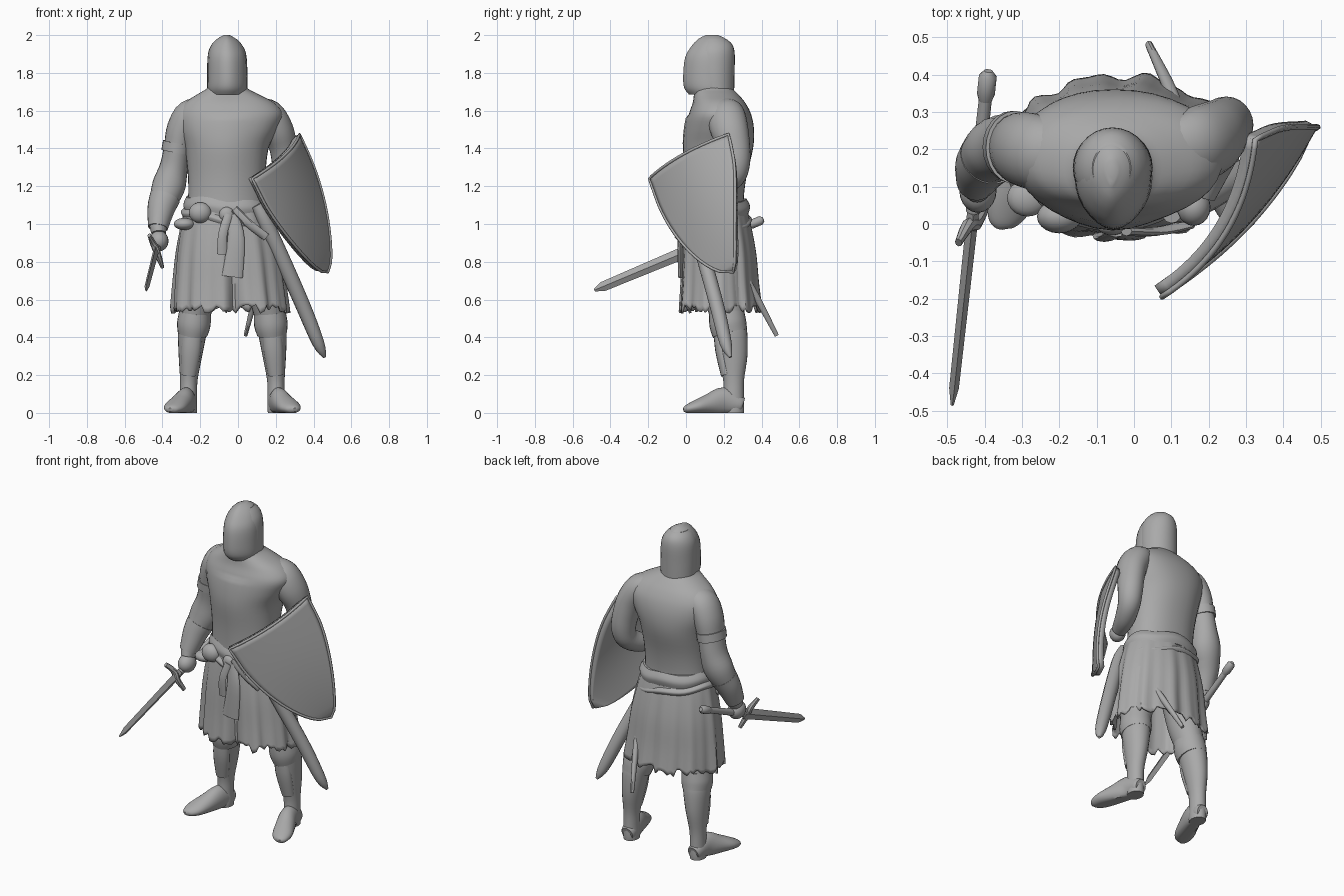
import bpy, bmesh, math, random
from mathutils import Vector

random.seed(4)
cube = bpy.data.objects.get("Cube")
if cube:
    bpy.data.objects.remove(cube)

mat = bpy.data.materials.new("stone grey")
mat.use_nodes = True
GREY = (0.4, 0.4, 0.4, 1)
mat.diffuse_color = GREY
mat.node_tree.nodes["Principled BSDF"].inputs["Base Color"].default_value = GREY
made = []


def add(name, bm, thick=0):
    bmesh.ops.recalc_face_normals(bm, faces=bm.faces)
    me = bpy.data.meshes.new(name)
    bm.to_mesh(me)
    bm.free()
    ob = bpy.data.objects.new(name, me)
    bpy.context.collection.objects.link(ob)
    me.materials.append(mat)
    if thick:
        mod = ob.modifiers.new("thickness", 'SOLIDIFY')
        mod.thickness = thick
        mod.offset = -1
    made.append(ob)
    return ob


def resample(rings, steps):
    """Smooth the list of rings with a Catmull-Rom spline."""
    out = []
    for i in range(len(rings) - 1):
        p0, p1 = rings[max(i - 1, 0)], rings[i]
        p2, p3 = rings[i + 1], rings[min(i + 2, len(rings) - 1)]
        for k in range(steps):
            t = k / steps
            out.append([0.5 * (2 * b + (c - a) * t + (2 * a - 5 * b + 4 * c - d) * t * t
                               + (3 * b - a - 3 * c + d) * t ** 3)
                        for a, b, c, d in zip(p0, p1, p2, p3)])
    return out + [list(rings[-1])]


def loft(name, rings, n=24, steps=4, flat=False, power=1, warp=None, caps=True, thick=0):
    """Skin rings of (x, y, z, half width, half depth); flat keeps them level."""
    rings = resample(rings, steps) if steps > 1 else rings
    bm, rows = bmesh.new(), []
    for i, (x, y, z, rx, ry) in enumerate(rings):
        side, fwd = Vector((1, 0, 0)), Vector((0, 1, 0))
        if not flat:
            a, b = rings[max(i - 1, 0)], rings[min(i + 1, len(rings) - 1)]
            tan = (Vector(b[:3]) - Vector(a[:3])).normalized()
            side = (side - tan * tan.x).normalized()
            fwd = tan.cross(side)
        row = []
        for k in range(n):
            ang = math.tau * k / n
            c, s = math.cos(ang), math.sin(ang)
            c, s = math.copysign(abs(c) ** power, c), math.copysign(abs(s) ** power, s)
            co = Vector((x, y, z)) + side * c * rx + fwd * s * ry
            if warp:
                co = warp(co, ang, i / (len(rings) - 1))
            row.append(bm.verts.new(co))
        rows.append(row)
    for a, b in zip(rows, rows[1:]):
        for k in range(n):
            bm.faces.new((a[k], a[(k + 1) % n], b[(k + 1) % n], b[k]))
    if caps:
        bm.faces.new(rows[0])
        bm.faces.new(rows[-1])
    return add(name, bm, thick)


def ball(name, loc, size):
    bm = bmesh.new()
    bmesh.ops.create_uvsphere(bm, u_segments=20, v_segments=12, radius=1)
    for v in bm.verts:
        v.co = Vector(loc) + Vector(a * b for a, b in zip(v.co, size))
    return add(name, bm)


# Torso with broad sloping shoulders
def chest(co, ang, t):
    if co.z < 1.58 and co.y < 0.1:
        co.y -= 0.012 * math.exp(-((co.x + 0.05) / 0.09) ** 2)
    return co


loft("torso", [(-.06, .16, 1.0, .22, .15), (-.06, .16, 1.12, .205, .145),
               (-.06, .165, 1.25, .205, .155), (-.06, .175, 1.4, .222, .18),
               (-.05, .18, 1.5, .26, .18), (-.04, .18, 1.58, .278, .165),
               (-.045, .175, 1.64, .24, .14), (-.053, .16, 1.685, .165, .118),
               (-.057, .145, 1.72, .105, .1), (-.057, .14, 1.76, .09, .09)],
     n=36, flat=True, power=0.9, warp=chest)


# Helmet with a vertical face ridge, and the hood around it
def ridge(co, ang, t):
    front = max(0, -math.sin(ang)) ** 6
    co.y -= 0.014 * front
    return co


loft("helmet", [(-.055, .13, 1.685, .096, .1), (-.055, .125, 1.72, .104, .12),
                (-.055, .122, 1.78, .103, .123), (-.057, .127, 1.88, .099, .118),
                (-.06, .14, 1.94, .082, .098), (-.06, .145, 1.98, .05, .065),
                (-.06, .145, 2.0, .015, .025)],
     n=28, flat=True, warp=ridge)
loft("helmet_hood", [(-.057, .155, 1.7, .106, .1), (-.057, .15, 1.8, .107, .107),
                     (-.058, .15, 1.9, .101, .108), (-.06, .153, 1.95, .08, .092),
                     (-.06, .15, 1.98, .052, .063)],
     n=28, flat=True)


# Pleated skirt with a torn hem and a split front
hem = [random.uniform(-0.025, 0.025) for _ in range(96)]


def pleats(co, ang, t):
    centre = Vector((-.045, .165, co.z))
    fold = t * (0.009 * math.sin(11 * ang) + 0.006 * math.sin(19 * ang + 1))
    split = math.exp(-((ang - 1.5 * math.pi - .08) / 0.16) ** 2)
    co += (co - centre).normalized() * (fold - 0.07 * split * t)
    co.z += t ** 6 * hem[round(ang / math.tau * 96) % 96]
    return co


loft("skirt", [(-.06, .16, 1.12, .212, .152), (-.055, .165, 1.0, .245, .178),
               (-.05, .17, .85, .275, .2), (-.045, .172, .68, .295, .212),
               (-.04, .174, .55, .308, .225)],
     n=96, flat=True, warp=pleats, caps=False, thick=.012)


# Sash and sword belt
def belt(name, z, rx, ry, height, tilt):
    def lean(co, ang, t):
        co.z += tilt * math.cos(ang) + 0.006 * math.sin(5 * ang)
        return co
    loft(name, [(-.055, .165, z, rx, ry), (-.055, .165, z + height / 2, rx + .008, ry + .008),
                (-.057, .163, z + height, rx - .01, ry - .01)],
         n=48, flat=True, warp=lean)


belt("sash", 1.05, .226, .166, .08, -.015)
belt("sword_belt", 1.0, .24, .176, .04, -.045)

# Pouches, knot and hanging cloth at the front
ball("side_pouch", (-.285, .07, 1.0), (.055, .05, .032))
ball("round_pouch", (-.2, .02, 1.06), (.06, .045, .055))
ball("belt_knot", (-.06, -.005, 1.05), (.04, .025, .04))
loft("belt_tail", [(-.05, -.025, 1.05, .022, .01), (-.08, -.04, .95, .024, .008),
                   (-.085, -.03, .84, .026, .008)], n=8)
loft("hanging_cloth", [(-.03, -.015, 1.05, .03, .012), (-.01, -.03, .92, .045, .014),
                       (-.03, -.03, .72, .055, .012)], n=12)
loft("scabbard_strap", [(-.02, -.02, 1.08, .02, .012), (.06, -.02, 1.0, .022, .012),
                        (.15, .0, .93, .022, .012)], n=8)


# Legs and boots, mirrored about the body's middle
def ground(co, ang, t):
    co.z = max(co.z, 0)
    return co


for side, label in ((-1, "right"), (1, "left")):
    def at(*rings):
        return [(-.03 + side * r[0],) + r[1:] for r in rings]
    loft(label + "_leg", at((.15, .18, .85, .1, .12), (.18, .2, .62, .092, .105),
                            (.2, .22, .5, .082, .092), (.212, .235, .42, .076, .09),
                            (.222, .247, .3, .062, .078), (.23, .252, .18, .047, .056),
                            (.232, .252, .1, .045, .054), (.232, .252, .03, .046, .056),
                            (.232, .252, 0, .044, .054)), flat=True)
    loft(label + "_foot", at((.23, .3, .04, .036, .04), (.232, .28, .045, .045, .05),
                             (.245, .2, .06, .05, .075), (.275, .12, .045, .057, .055),
                             (.305, .05, .03, .058, .036), (.325, .005, .02, .038, .022),
                             (.33, -.012, .016, .012, .01)), warp=ground)
    loft(label + "_boot_cuff", at((.198, .215, .53, .084, .094), (.204, .222, .47, .089, .098),
                                  (.21, .233, .42, .08, .093)))
    loft(label + "_shin_guard", at((.209, .18, .44, .05, .035), (.218, .19, .33, .052, .035),
                                   (.23, .215, .2, .04, .03)), n=16)

# Arms
loft("right_arm", [(-.17, .185, 1.625, .045, .07), (-.245, .19, 1.58, .085, .1),
                   (-.295, .2, 1.5, .083, .1), (-.32, .205, 1.4, .073, .09),
                   (-.34, .21, 1.3, .075, .085), (-.367, .2, 1.2, .088, .084),
                   (-.402, .165, 1.1, .07, .068), (-.42, .12, 1.0, .05, .052),
                   (-.42, .1, .95, .038, .045)])
loft("right_arm_band", [(-.318, .205, 1.43, .08, .098), (-.327, .207, 1.38, .08, .096)], steps=1)
loft("right_bracer", [(-.387, .18, 1.14, .082, .078), (-.407, .155, 1.08, .073, .07),
                      (-.424, .115, .98, .053, .056)])
ball("right_hand", (-.418, .09, .91), (.05, .06, .055))
loft("left_arm", [(.08, .2, 1.625, .045, .07), (.155, .21, 1.58, .083, .1),
                  (.21, .23, 1.5, .083, .1), (.238, .255, 1.41, .074, .085),
                  (.25, .265, 1.32, .07, .074), (.242, .245, 1.25, .064, .066),
                  (.21, .17, 1.2, .058, .058), (.175, .08, 1.18, .045, .045)])
ball("left_hand", (.16, .045, 1.175), (.045, .05, .05))

# Drawn sword, held low and pointing forward
pommel, tip = Vector((-.39, .41, 1.025)), Vector((-.487, -.485, .65))


def on_sword(t, rx, ry):
    return (*pommel.lerp(tip, t), rx, ry)


loft("sword_blade", [on_sword(.42, .016, .033), on_sword(.95, .013, .026),
                     on_sword(1, .004, .007)], n=4, steps=1)
loft("sword_grip", [on_sword(.03, .017, .017), on_sword(.42, .02, .022)], n=12, steps=1)
loft("sword_pommel", [on_sword(0, .012, .012), on_sword(.015, .024, .024),
                      on_sword(.07, .024, .024), on_sword(.1, .014, .014)], n=12, steps=1)
loft("sword_guard", [(-.47, -.05, .94, .01, .014), (-.445, -.005, .89, .018, .018),
                     (-.425, .0, .84, .018, .018), (-.4, .035, .77, .01, .014)], n=8)

# Scabbard at the left hip and a thin sheath showing below the hem behind
loft("scabbard", [(.1, .03, 1.1, .03, .028), (.16, .05, .98, .04, .036),
                  (.33, .155, .6, .04, .038), (.425, .21, .37, .032, .032),
                  (.458, .235, .295, .008, .008)], n=12)
loft("rear_sheath", [(.12, .3, .74, .018, .02), (.09, .375, .61, .017, .019),
                     (.04, .48, .41, .01, .012)], n=10)

# Curved heater shield with a raised rim
CA, CB, CC = Vector((.075, -.195, 1.24)), Vector((.325, .225, 1.475)), Vector((.475, .25, .745))
top, across = (CA + CB) / 2, (CB - CA) / 2
down = CC - top
out = down.cross(across).normalized()
out *= math.copysign(1, out.x)


def shield_point(u, v):
    w = 1 if v < .2 else (1 - ((v - .2) / .8) ** 1.6) ** .6
    if u > 0:
        w *= 1 - .48 * v ** 1.3
    bulge = .06 * (1 - (u * w) ** 2) * (1 - v) ** .5 + .012 * math.sin(math.pi * v)
    return top + across * u * w + down * v + out * bulge


N = 20
bm = bmesh.new()
grid = [[bm.verts.new(shield_point(2 * i / N - 1, j / N)) for i in range(N + 1)]
        for j in range(N + 1)]
for j in range(N):
    for i in range(N):
        bm.faces.new((grid[j][i], grid[j][i + 1], grid[j + 1][i + 1], grid[j + 1][i]))
bmesh.ops.remove_doubles(bm, verts=bm.verts, dist=.0005)
add("shield", bm, .036)

border = [shield_point(2 * i / N - 1, 0) for i in range(N)]
border += [shield_point(1, j / N) for j in range(N)]
border += [shield_point(-1, 1 - j / N) for j in range(N)]
curve = bpy.data.curves.new("shield_rim", 'CURVE')
curve.dimensions = '3D'
curve.bevel_depth = .008
curve.bevel_resolution = 1
line = curve.splines.new('POLY')
line.points.add(len(border) - 1)
for p, co in zip(line.points, border):
    p.co = (*co, 1)
line.use_cyclic_u = True
curve.materials.append(mat)
bpy.context.collection.objects.link(bpy.data.objects.new("shield_rim", curve))

# Smooth shading with sharp edges kept
bpy.ops.object.select_all(action='DESELECT')
for ob in made:
    ob.select_set(True)
bpy.context.view_layer.objects.active = made[0]
bpy.ops.object.shade_smooth_by_angle(angle=math.radians(40))
